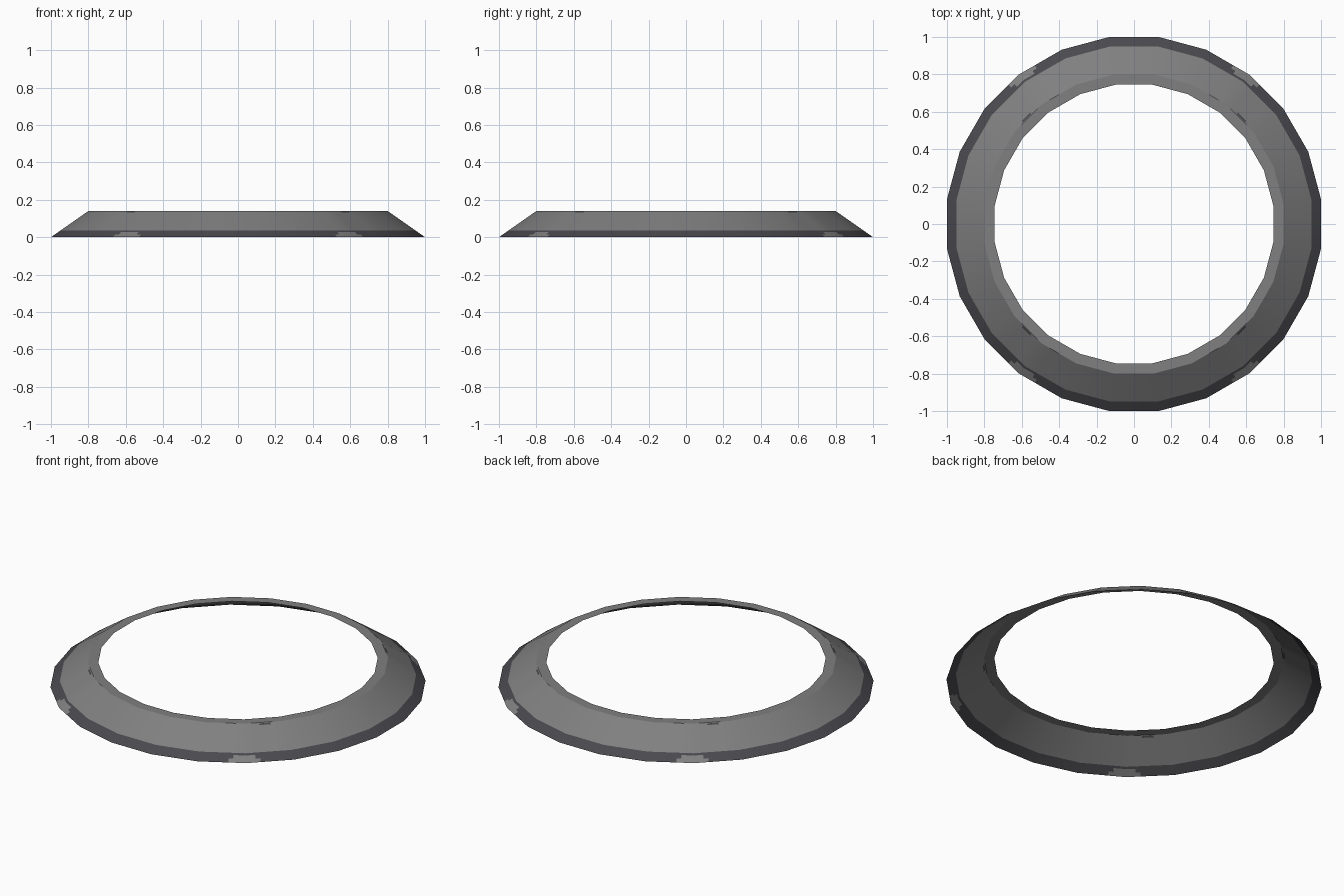
import bpy, bmesh, math

if "Cube" in bpy.data.objects:
    bpy.data.objects.remove(bpy.data.objects["Cube"])

SIDES = 24
STEP = 360 / SIDES
TOP = 0.14
BAND = 0.035


def material(name, rgb):
    m = bpy.data.materials.new(name)
    m.diffuse_color = (*rgb, 1)
    m.use_nodes = True
    m.node_tree.nodes["Principled BSDF"].inputs["Base Color"].default_value = m.diffuse_color
    return m


grey = material("mid grey", (0.215, 0.215, 0.215))
dark = material("dark grey", (0.068, 0.066, 0.076))


def point(apothem, deg, z):
    # point on the 24-sided outline at a given angle
    off = deg - round(deg / STEP) * STEP
    r = apothem / math.cos(math.radians(off))
    a = math.radians(deg)
    return (r * math.cos(a), r * math.sin(a), z)


def fold(deg):
    # fold any angle into the first quadrant (four-way mirror)
    deg %= 180
    return 180 - deg if deg > 90 else deg


# Column angles: polygon corners plus cuts for the painted details
cuts = [7.5 + STEP * i for i in range(6)] + [48, 49.5, 56.5, 58, 42.5, 47]
angles = sorted({round(v % 360, 3) for a in cuts for v in (a, 180 - a, 180 + a, 360 - a)})


def ring(name, profile, rule):
    bm = bmesh.new()
    rows = [[bm.verts.new(point(r, a, z)) for a in angles] for r, z in profile]
    n = len(angles)
    for j in range(len(rows) - 1):
        for i in range(n):
            k = (i + 1) % n
            f = bm.faces.new((rows[j][i], rows[j][k], rows[j + 1][k], rows[j + 1][i]))
            nxt = angles[k] + (360 if k == 0 else 0)
            z = (profile[j][1] + profile[j + 1][1]) / 2
            f.material_index = rule(fold((angles[i] + nxt) / 2), z)
    me = bpy.data.meshes.new(name)
    bm.to_mesh(me)
    bm.free()
    ob = bpy.data.objects.new(name, me)
    bpy.context.collection.objects.link(ob)
    me.materials.append(grey)
    me.materials.append(dark)
    bpy.ops.object.select_all(action='DESELECT')
    ob.select_set(True)
    bpy.context.view_layer.objects.active = ob
    bpy.ops.object.shade_smooth_by_angle(angle=math.radians(30))
    return ob


def paint(a, z):
    # dark lower band with four worn gaps, small dark ticks near the top
    if z < BAND:
        gap = (z < 0.014 and 48 < a < 58) or (z < 0.027 and 49.5 < a < 56.5)
        return 0 if gap else 1
    return 1 if 0.131 < z < 0.137 and 42.5 < a < 47 else 0


# Sloped skirt, an open shell, and the flat lip around the hole
heights = [0, 0.014, 0.027, BAND, 0.131, 0.137, TOP]
ring("sloped_skirt", [(1 - 0.2 * z / TOP, z) for z in heights], paint)
ring("top_lip", [(0.80, TOP), (0.745, TOP)], lambda a, z: 0)
